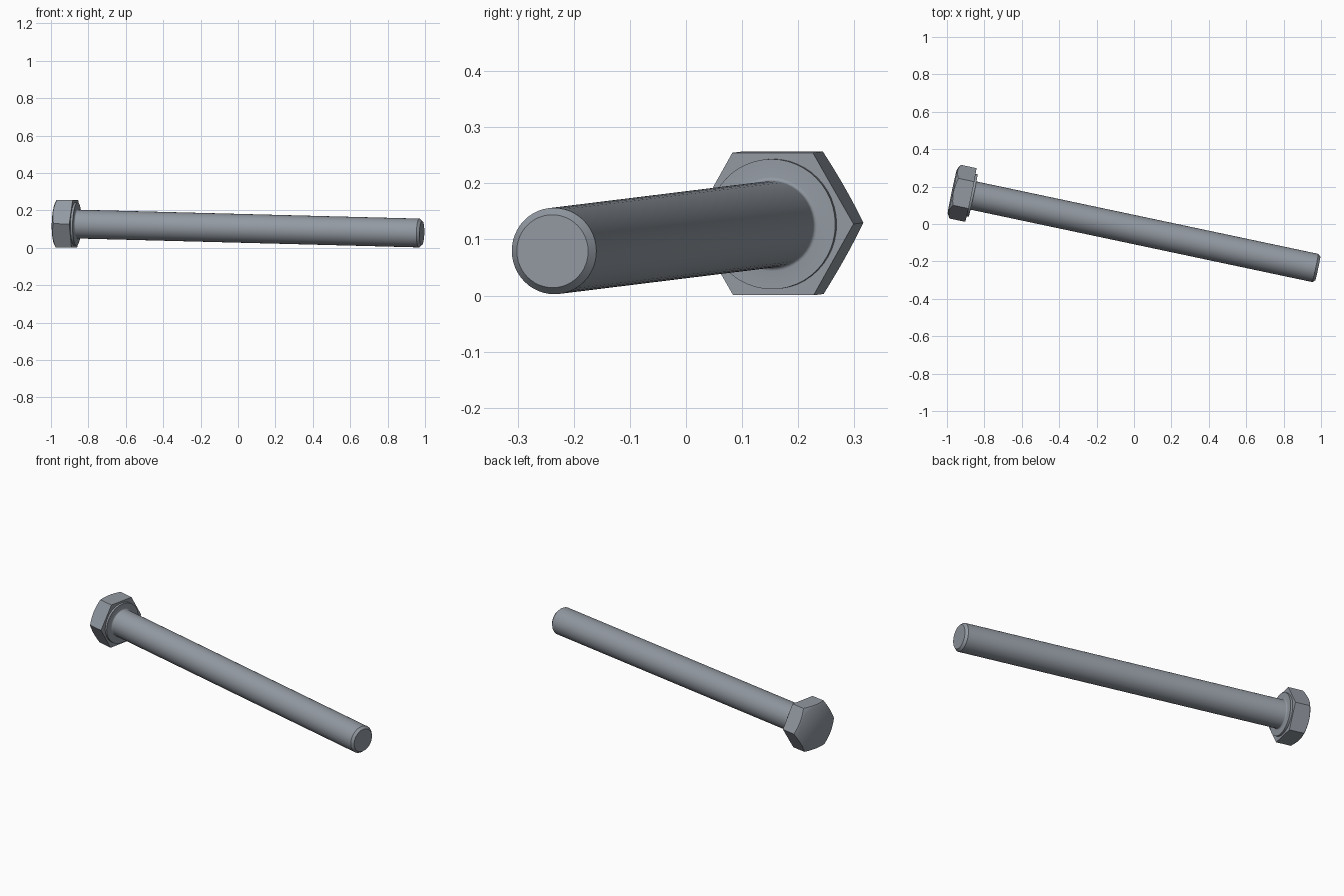
import bpy, bmesh, math
from mathutils import Matrix, Vector

cube = bpy.data.objects.get("Cube")
if cube:
    bpy.data.objects.remove(cube, do_unlink=True)

SEG = 48
APOTHEM, CAP_R, HEAD_H = 0.127, 0.121, 0.101
SHAFT_R, TIP_R, WASHER_R, WASHER_T = 0.077, 0.065, 0.116, 0.012

steel = bpy.data.materials.new("blue_grey_steel")
steel.use_nodes = True
colour = (0.29, 0.32, 0.36, 1)
steel.diffuse_color = colour
steel.node_tree.nodes["Principled BSDF"].inputs["Base Color"].default_value = colour

# Bolt axis: local z runs from the head underside to the tip
start, tip = Vector((-0.872, 0.155, 0.1275)), Vector((0.983, -0.238, 0.079))
length = (tip - start).length
axis = (tip - start).normalized()
side = Vector((0, 0, 1)).cross(axis).normalized()
frame = Matrix((side, axis.cross(side), axis)).transposed().to_4x4()
frame.translation = start


def ring(bm, point):
    """A closed loop of vertices; point(angle) gives radius and height."""
    verts = []
    for i in range(SEG):
        a = math.tau * i / SEG
        r, z = point(a)
        verts.append(bm.verts.new((r * math.cos(a), r * math.sin(a), z)))
    return verts


def loft(name, rings):
    """Skin a stack of rings, cap both ends and place along the axis."""
    bm = bmesh.new()
    loops = [ring(bm, p) for p in rings]
    for a, b in zip(loops, loops[1:]):
        for i in range(SEG):
            j = (i + 1) % SEG
            bm.faces.new((a[i], a[j], b[j], b[i]))
    bm.faces.new(loops[0][::-1])
    bm.faces.new(loops[-1])
    bmesh.ops.recalc_face_normals(bm, faces=bm.faces)
    bm.transform(frame)
    mesh = bpy.data.meshes.new(name)
    bm.to_mesh(mesh)
    bm.free()
    mesh.materials.append(steel)
    obj = bpy.data.objects.new(name, mesh)
    bpy.context.collection.objects.link(obj)
    bpy.ops.object.select_all(action='DESELECT')
    obj.select_set(True)
    bpy.context.view_layer.objects.active = obj
    bpy.ops.object.shade_smooth_by_angle(angle=math.radians(35))
    return obj


def hex_radius(a):
    return APOTHEM / math.cos(a % (math.pi / 3) - math.pi / 6)


def chamfer_edge(a):
    r = hex_radius(a)
    return r, -HEAD_H + (r - CAP_R) * math.tan(math.radians(30))


# Hexagonal head with a conical chamfer on its outer end
loft("hex_head", [lambda a: (CAP_R, -HEAD_H), chamfer_edge, lambda a: (hex_radius(a), 0)])

# Washer face, small root fillet, plain shank and chamfered tip
profile = [(WASHER_R, -0.004), (WASHER_R, WASHER_T)]
FILLET = 0.007
for k in range(5):
    t = math.pi / 2 * k / 4
    profile.append((SHAFT_R + FILLET * (1 - math.sin(t)),
                    WASHER_T + FILLET * (1 - math.cos(t))))
profile += [(SHAFT_R, length - 0.014), (TIP_R, length)]
loft("shank", [lambda a, p=p: p for p in profile])
